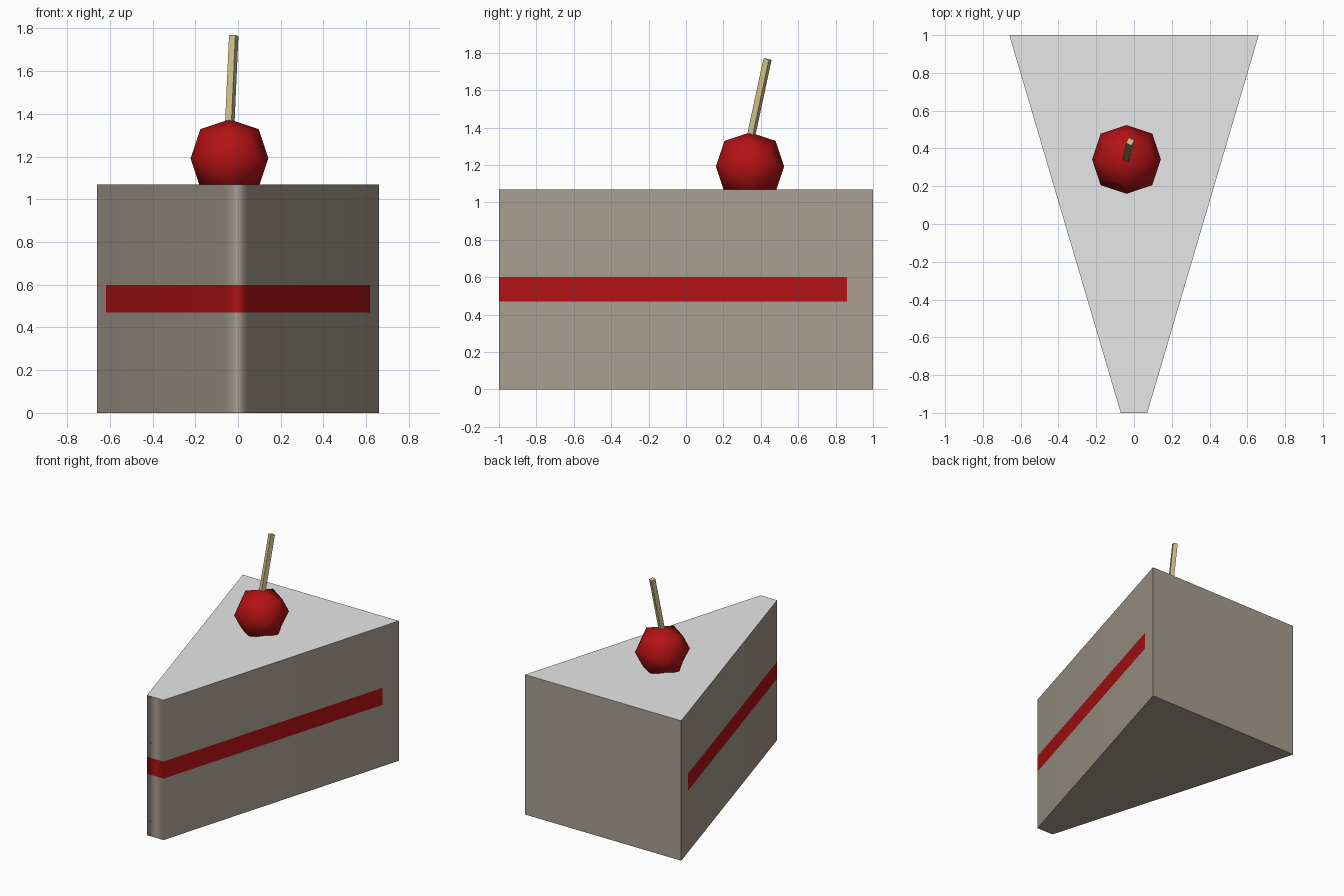
import bpy, bmesh, math
from mathutils import Vector, Matrix

if "Cube" in bpy.data.objects:
    bpy.data.objects.remove(bpy.data.objects["Cube"])


def material(name, rgb):
    m = bpy.data.materials.new(name)
    m.diffuse_color = (*rgb, 1)
    m.use_nodes = True
    m.node_tree.nodes["Principled BSDF"].inputs["Base Color"].default_value = m.diffuse_color
    return m


SPONGE = material("sponge", (0.39, 0.34, 0.28))
ICING = material("white icing", (0.8, 0.8, 0.8))
RED = material("cherry red", (0.45, 0.006, 0.007))
STALK = material("pale stalk", (0.60, 0.52, 0.25))


def make_object(name, bm, mats):
    bmesh.ops.recalc_face_normals(bm, faces=bm.faces)
    mesh = bpy.data.meshes.new(name)
    bm.to_mesh(mesh)
    bm.free()
    for m in mats:
        mesh.materials.append(m)
    ob = bpy.data.objects.new(name, mesh)
    bpy.context.collection.objects.link(ob)
    return ob


def smooth(ob, degrees):
    bpy.ops.object.select_all(action='DESELECT')
    bpy.context.view_layer.objects.active = ob
    ob.select_set(True)
    bpy.ops.object.shade_smooth_by_angle(angle=math.radians(degrees))


# Cake slice: wedge with a blunt tip, cut so the jam layer lies flush
HEIGHT, JAM_LOW, JAM_HIGH, JAM_END = 1.07, 0.47, 0.60, 0.86
bm = bmesh.new()
outline = [(-0.07, -1), (0.07, -1), (0.66, 1), (-0.66, 1)]
base = bm.faces.new([bm.verts.new((x, y, 0)) for x, y in outline])
top = bmesh.ops.extrude_face_region(bm, geom=[base], use_keep_orig=True)
bmesh.ops.translate(bm, vec=(0, 0, HEIGHT),
                    verts=[v for v in top["geom"] if isinstance(v, bmesh.types.BMVert)])
for point, normal in (((0, 0, JAM_LOW), (0, 0, 1)), ((0, 0, JAM_HIGH), (0, 0, 1)),
                      ((0, JAM_END, 0), (0, 1, 0))):
    bmesh.ops.bisect_plane(bm, geom=bm.verts[:] + bm.edges[:] + bm.faces[:],
                           plane_co=point, plane_no=normal)
for f in bm.faces:
    c = f.calc_center_median()
    if c.z > HEIGHT - 0.01:
        f.material_index = 1
    elif JAM_LOW < c.z < JAM_HIGH and c.y < JAM_END:
        f.material_index = 2
cake = make_object("cake_slice", bm, [SPONGE, ICING, RED])
smooth(cake, 80)
weighted = cake.modifiers.new("soft tip", 'WEIGHTED_NORMAL')
weighted.keep_sharp = True

# Cherry: once-subdivided cube, half sunk into the icing
bm = bmesh.new()
bmesh.ops.create_cube(bm, size=0.364)
cherry = make_object("cherry", bm, [RED])
cherry.location = (-0.04, 0.342, 1.192)
smooth(cherry, 180)
sub = cherry.modifiers.new("round", 'SUBSURF')
sub.levels = sub.render_levels = 1
sub.use_limit_surface = False

# Stem: thin square rod leaning back
low, high = Vector((-0.041, 0.336, 1.30)), Vector((-0.02, 0.436, 1.766))
axis = high - low
bm = bmesh.new()
bmesh.ops.create_cube(bm, size=1)
bmesh.ops.scale(bm, vec=(0.033, 0.033, axis.length), verts=bm.verts)
lean = Vector((0, 0, 1)).rotation_difference(axis).to_matrix().to_4x4()
bmesh.ops.transform(bm, verts=bm.verts, matrix=Matrix.Translation((low + high) / 2)
                    @ lean @ Matrix.Rotation(math.radians(-26), 4, 'Z'))
make_object("cherry_stem", bm, [STALK])
